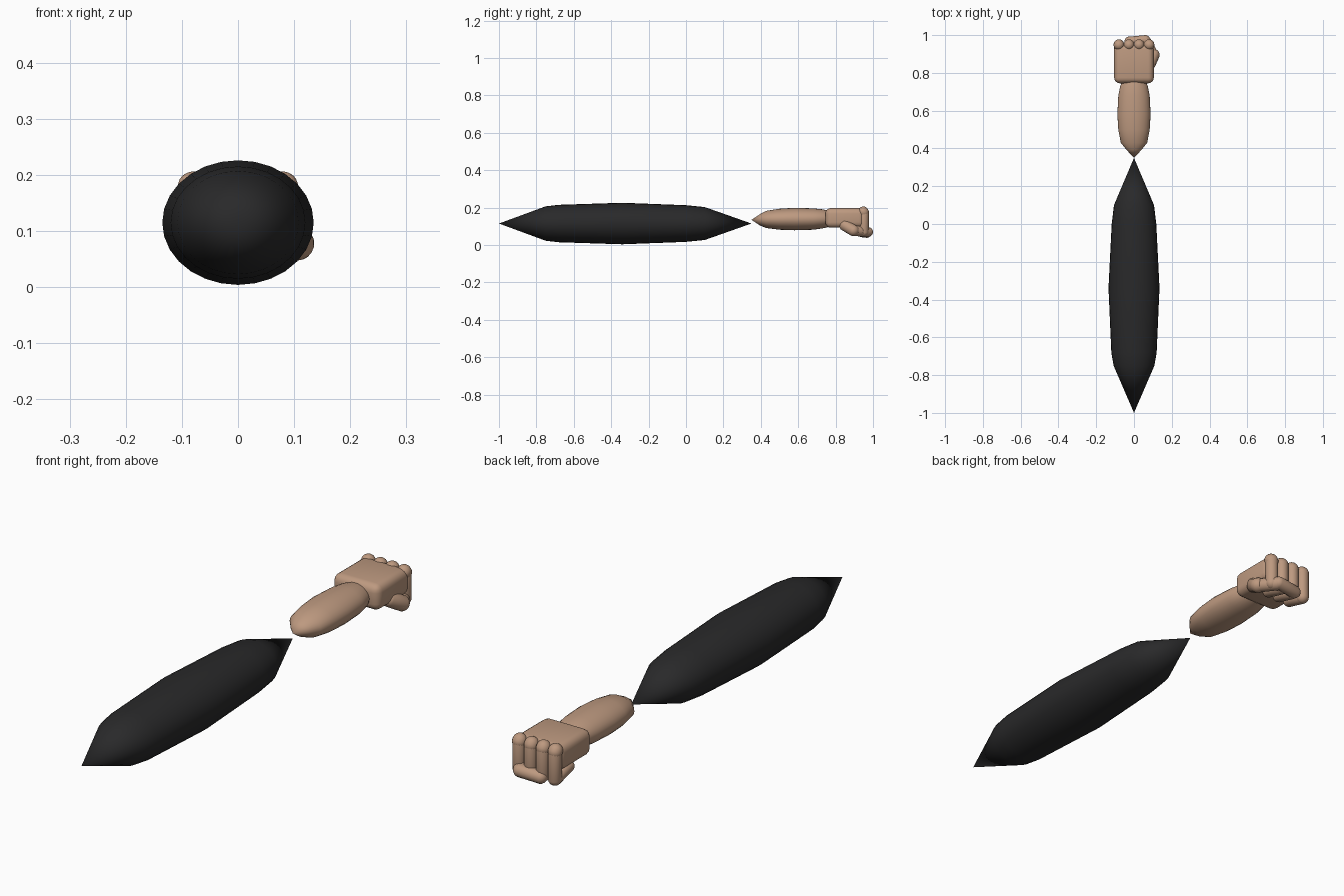
import bpy, bmesh, math
from mathutils import Vector

if "Cube" in bpy.data.objects:
    bpy.data.objects.remove(bpy.data.objects["Cube"])


def material(name, rgb):
    m = bpy.data.materials.new(name)
    m.use_nodes = True
    m.diffuse_color = (*rgb, 1)
    m.node_tree.nodes["Principled BSDF"].inputs["Base Color"].default_value = (*rgb, 1)
    return m


black = material("black cloth", (0.022, 0.022, 0.023))
skin = material("skin", (0.51, 0.32, 0.215))


def finish(name, bm, mat):
    bmesh.ops.recalc_face_normals(bm, faces=bm.faces)
    mesh = bpy.data.meshes.new(name)
    bm.to_mesh(mesh)
    bm.free()
    mesh.materials.append(mat)
    obj = bpy.data.objects.new(name, mesh)
    bpy.context.collection.objects.link(obj)
    bpy.ops.object.select_all(action="DESELECT")
    obj.select_set(True)
    bpy.context.view_layer.objects.active = obj
    bpy.ops.object.shade_smooth_by_angle(angle=math.radians(50))
    return obj


def spindle(name, rings, mat, sides=28):
    """Loft of elliptical rings (y, half width, half height, centre z); zero width is a point."""
    bm = bmesh.new()
    loops = []
    for i, (y, rx, rz, z) in enumerate(rings):
        if rx == 0:
            loops.append([bm.verts.new((0, y, z))] * sides)
            continue
        loops.append([bm.verts.new((rx * math.cos(t), y, z + rz * math.sin(t)))
                      for t in (math.tau * k / sides for k in range(sides))])
    for a, b in zip(loops, loops[1:]):
        for k in range(sides):
            n = (k + 1) % sides
            corners = list(dict.fromkeys((a[k], a[n], b[n], b[k])))
            bm.faces.new(corners)
    if rings[-1][1]:
        bm.faces.new(loops[-1])
    return finish(name, bm, mat)


def capsule(name, start, end, radius):
    """Rounded finger segment whose caps are centred on the two points."""
    start, end = Vector(start), Vector(end)
    axis = end - start
    turn = axis.to_track_quat("Z", "Y")
    bm = bmesh.new()
    bmesh.ops.create_uvsphere(bm, u_segments=16, v_segments=11, radius=radius)
    for v in bm.verts:
        shift = axis if v.co.z > 0 else Vector()
        v.co = start + turn @ v.co + shift
    return finish(name, bm, skin)


# Upper arm sleeve and forearm
spindle("sleeve", [(-1, 0, 0, .115), (-.75, .108, .092, .115), (-.68, .12, .1, .115),
                   (-.34, .135, .111, .115), (0, .118, .098, .115),
                   (.1, .106, .088, .115), (.35, 0, 0, .115)], black)
spindle("forearm", [(.35, 0, 0, .135), (.395, .042, .03, .135), (.43, .07, .046, .137),
                    (.5, .083, .056, .138), (.58, .088, .06, .139), (.68, .083, .057, .139),
                    (.73, .073, .051, .14), (.76, .06, .044, .14)], skin)

# Rounded palm block
bm = bmesh.new()
bmesh.ops.create_cube(bm, size=1)
for v in bm.verts:
    v.co = Vector((v.co.x * .21, .85 + v.co.y * .21, .145 + v.co.z * .105))
bmesh.ops.bevel(bm, geom=bm.edges[:], offset=.03, segments=4, profile=.5, affect="EDGES")
finish("palm", bm, skin)

# Four curled fingers: knuckle, outer segment, folded segment
for i, finger in enumerate(("little", "ring", "middle", "index")):
    x = -.08 + i * .0533
    low = .066 + .002 * i
    capsule(finger + "_finger_outer", (x, .952, .175), (x, .952, low), .026)
    capsule(finger + "_finger_folded", (x, .945, low), (x, .87, low + .02), .025)
    capsule(finger + "_knuckle", (x, .948, .178), (x, .95, .175), .028)

# Thumb wrapping below and across the fingers
capsule("thumb_base", (.085, .85, .105), (.105, .895, .078), .031)
capsule("thumb_middle", (.105, .89, .078), (.065, .965, .07), .028)
capsule("thumb_tip", (.06, .974, .07), (-.025, .966, .064), .026)
